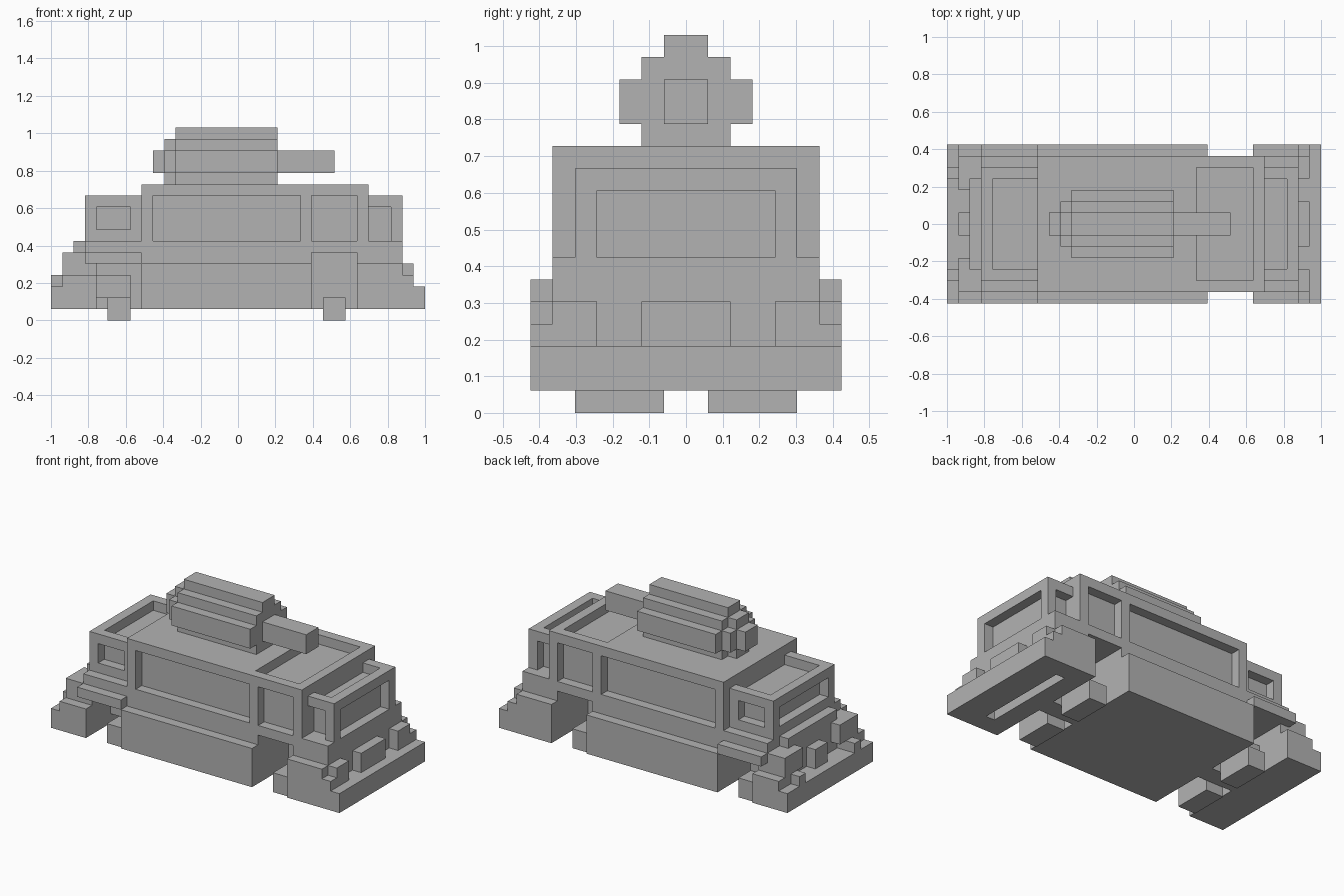
import bpy, bmesh
from mathutils import Matrix, Vector

if "Cube" in bpy.data.objects:
    bpy.data.objects.remove(bpy.data.objects["Cube"])

U = 2 / 33  # size of one block

grey = bpy.data.materials.new("plain grey")
grey.use_nodes = True
COLOUR = (0.45, 0.45, 0.45, 1)
grey.diffuse_color = COLOUR
grey.node_tree.nodes["Principled BSDF"].inputs["Base Color"].default_value = COLOUR


def block(name, x, y, z):
    """Box from block ranges; x counts from the tail, y from the centre line."""
    low, high = (Vector(p) for p in zip(x, y, z))
    mid, size = (low + high) / 2 * U - Vector((1, 0, 0)), (high - low) * U
    bm = bmesh.new()
    bmesh.ops.create_cube(bm, size=1, matrix=Matrix.Translation(mid) @ Matrix.Diagonal((*size, 1)))
    mesh = bpy.data.meshes.new(name)
    bm.to_mesh(mesh)
    bm.free()
    mesh.materials.append(grey)
    obj = bpy.data.objects.new(name, mesh)
    bpy.context.collection.objects.link(obj)
    return obj


def centred(name, x, half, z):
    return block(name, x, (-half, half), z)


def pair(name, x, y, z):
    """A block and its mirror image across the centre line."""
    return [block("left_" + name, x, y, z),
            block("right_" + name, x, (-y[1], -y[0]), z)]


def carve(target, cutters):
    """Cut each box out of the target, then discard the cutters."""
    for cutter in cutters:
        cutter.hide_render = True
        mod = target.modifiers.new("cut", "BOOLEAN")
        mod.operation = "DIFFERENCE"
        mod.solver = "EXACT"
        mod.object = cutter
        bpy.context.view_layer.update()
        graph = bpy.context.evaluated_depsgraph_get()
        mesh = bpy.data.meshes.new_from_object(target.evaluated_get(graph))
        target.modifiers.clear()
        target.data = mesh
        bpy.data.objects.remove(cutter)


# Main cabin with side windows and roof hatch
cabin = centred("main_cabin", (8, 28), 6, (6, 12))
carve(cabin, pair("long_window", (9, 22), (5, 8), (7, 11))
      + pair("door_window", (23, 27), (5, 8), (7, 11))
      + [centred("roof_hatch", (22, 27), 4.98, (11.02, 14))])

# Front cab with windscreen, side windows and sunken roof
front_cab = centred("front_cab", (28, 31), 5, (7, 11))
carve(front_cab, [centred("windscreen", (30, 33), 4, (7, 10))]
      + pair("cab_window", (27, 30), (4, 7), (7, 10))
      + [centred("cab_roof", (27, 29.98), 3.98, (10.02, 13))])

# Rear cab with the same treatment
rear_cab = centred("rear_cab", (3, 8), 5, (7, 11))
carve(rear_cab, [centred("rear_window", (1, 4), 4, (8, 10))]
      + pair("rear_side_window", (4, 7), (4, 7), (8, 10))
      + [centred("rear_roof", (4.02, 9), 3.98, (10.02, 13))])

# Lower body and sills
centred("sill_body", (8, 23), 7, (1, 5))
centred("waist", (8, 23), 6, (5, 6))
centred("spine", (4, 27), 1, (1, 6))

# Nose: hood, fenders, bumper, grille and lamps
centred("hood", (27, 31), 6, (3, 7))
pair("front_fender", (27, 31), (6, 7), (3, 5))
bumper = centred("front_bumper", (27, 33), 7, (1, 3))
carve(bumper, [centred("underside_slot", (29, 30), 5, (0, 2.9))])
centred("grille", (31, 32), 2, (3, 5))
pair("front_lamp", (31, 32), (4, 6), (3, 5))
pair("front_marker", (31, 32), (6, 7), (3, 4))

# Tail: deck, fenders, bumper and lamps
centred("rear_deck", (3, 8), 6, (5, 7))
pair("rear_fender", (3, 8), (6, 7), (5, 6))
centred("rear_bumper", (0, 4), 7, (1, 3))
centred("tail_wall", (2, 4), 4, (3, 7))
centred("tail_hitch", (1, 2), 1, (3, 5))
pair("tail_corner", (1, 4), (4, 7), (3, 4))
pair("tail_post", (1, 4), (3, 6), (4, 6))
pair("tail_lamp", (0, 1), (4, 5), (3, 4))

# Wheels and rear axle
for end, start in (("rear", 5), ("front", 24)):
    pair(end + "_wheel", (start, start + 2), (1, 5), (0, 2))
centred("rear_axle", (4, 7), 3, (2, 4))

# Stepped turret with its barrel
for half, start, z in ((3, 11, (13, 15)), (2, 11, (12, 16)), (1, 11, (12, 17)),
                       (2, 10, (13, 15)), (1, 10, (12, 16)), (1, 9, (13, 15))):
    centred("turret_step", (start, 20), half, z)
centred("turret_barrel", (20, 25), 1, (13, 15))
